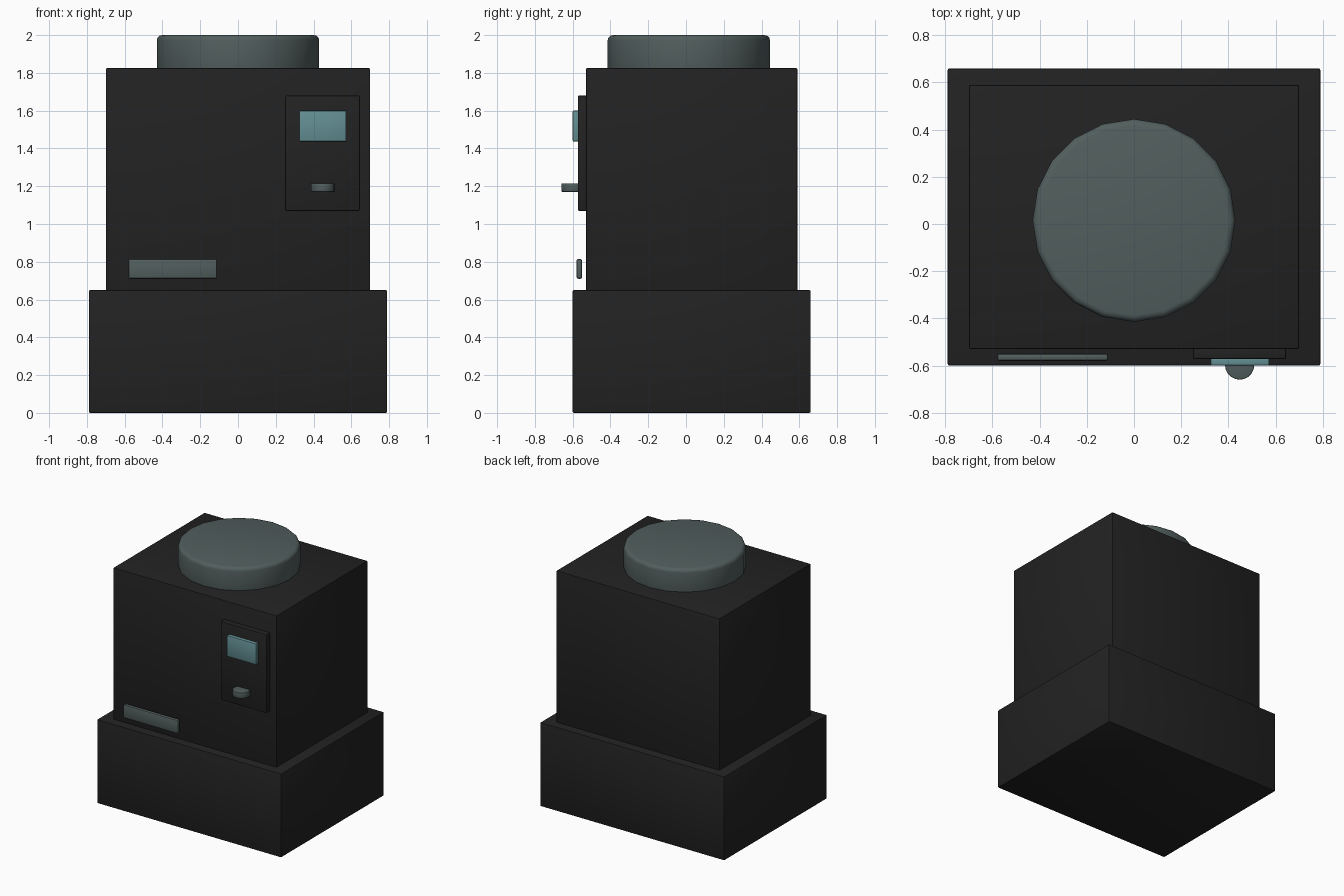
import bpy
import math

if "Cube" in bpy.data.objects:
    bpy.data.objects.remove(bpy.data.objects["Cube"])


def material(name, rgb):
    m = bpy.data.materials.new(name)
    m.diffuse_color = (*rgb, 1)
    m.use_nodes = True
    m.node_tree.nodes["Principled BSDF"].inputs["Base Color"].default_value = m.diffuse_color
    return m


BLACK = material("matte black", (0.016, 0.016, 0.016))
GREY = material("slate grey", (0.083, 0.112, 0.110))
TEAL = material("screen teal", (0.125, 0.275, 0.295))


def finish(name, mat, bevel, segments):
    ob = bpy.context.object
    ob.name = name
    ob.data.materials.append(mat)
    bpy.ops.object.transform_apply(location=False, rotation=False, scale=True)
    mod = ob.modifiers.new("Bevel", "BEVEL")
    mod.width = bevel
    mod.segments = segments
    mod.limit_method = "ANGLE"
    mod.angle_limit = math.radians(40)
    bpy.ops.object.modifier_apply(modifier="Bevel")
    bpy.ops.object.shade_smooth_by_angle(angle=math.radians(35))
    return ob


def box(name, x, y, z, mat, bevel=0.007, segments=2):
    spans = (x, y, z)
    bpy.ops.mesh.primitive_cube_add(size=1, location=[(a + b) / 2 for a, b in spans])
    bpy.context.object.scale = [b - a for a, b in spans]
    return finish(name, mat, bevel, segments)


def disc(name, centre, radius, z, mat, sides, bevel, segments=2):
    bpy.ops.mesh.primitive_cylinder_add(
        vertices=sides, radius=radius, depth=z[1] - z[0],
        location=(*centre, (z[0] + z[1]) / 2))
    return finish(name, mat, bevel, segments)


# Housing: wide base with a narrower body on top
box("base", (-0.79, 0.79), (-0.60, 0.66), (0, 0.65), BLACK)
box("body", (-0.70, 0.70), (-0.53, 0.59), (0.64, 1.825), BLACK)

# Round lid
disc("lid", (0, 0.015), 0.43, (1.78, 2.0), GREY, 20, 0.028, 3)

# Control panel with screen and knob
box("control_panel", (0.25, 0.645), (-0.573, -0.52), (1.07, 1.68), BLACK)
box("screen", (0.325, 0.573), (-0.60, -0.565), (1.437, 1.60), TEAL, 0.005)
disc("knob", (0.448, -0.598), 0.062, (1.17, 1.215), GREY, 20, 0.004)

# Plate standing just in front of the body
box("front_plate", (-0.58, -0.11), (-0.58, -0.55), (0.71, 0.815), GREY, 0.01)
